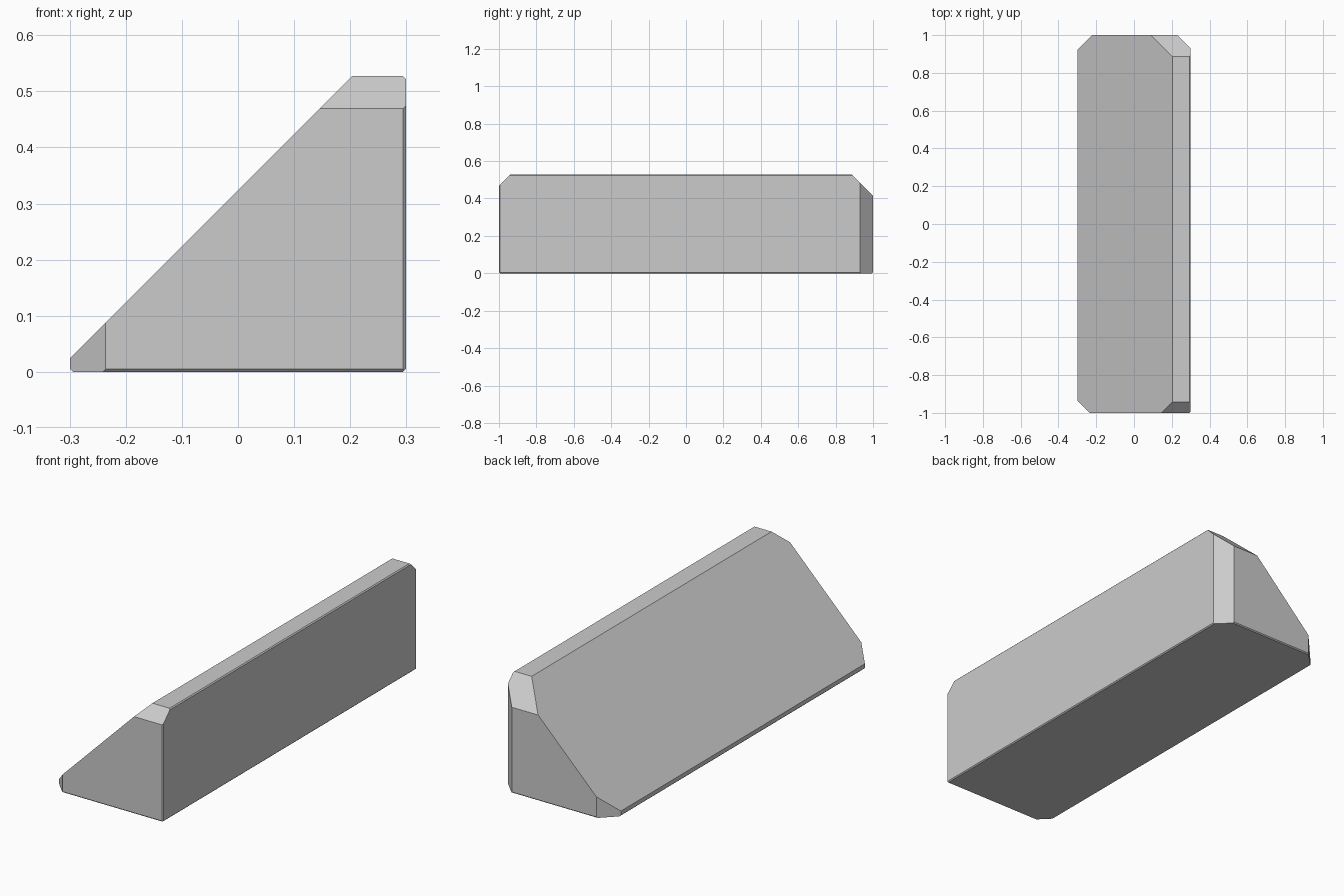
import bpy, bmesh
from mathutils import Vector

if "Cube" in bpy.data.objects:
    bpy.data.objects.remove(bpy.data.objects["Cube"])

# Rectangular blank: 0.6 wide, 2 long, 0.527 high
W, L, H = 0.299, 1.0, 0.527
bm = bmesh.new()
bmesh.ops.create_cube(bm, size=1)
for v in bm.verts:
    v.co = Vector((v.co.x * 2 * W, v.co.y * 2 * L, (v.co.z + 0.5) * H))


def slice_off(point, normal):
    """Cut away everything on the normal's side and cap the cut."""
    geom = bm.verts[:] + bm.edges[:] + bm.faces[:]
    res = bmesh.ops.bisect_plane(bm, geom=geom, dist=1e-6, plane_co=point,
                                 plane_no=Vector(normal).normalized(), clear_outer=True)
    edges = [e for e in res["geom_cut"] if isinstance(e, bmesh.types.BMEdge)]
    bmesh.ops.contextual_create(bm, geom=edges)


# Long slope
slice_off((0, 0, 0.324), (-1, 0, 1))
# Top end bevels: front and back
slice_off((0, -0.942, H), (0, -1, 1))
slice_off((0, 0.887, H), (0, 1, 1))
# Upright corner bevels: back right, back left, front left
slice_off((0.23, L, 0), (1, 1, 0))
slice_off((-0.222, L, 0), (-1, 1, 0))
slice_off((-0.236, -L, 0), (-1, -1, 0))
# Fine bevels along the bottom edges, top right edge and front right corner
b = 0.005
for x in (-1, 1):
    slice_off((x * (W - b), 0, 0), (x, 0, -1))
for y in (-1, 1):
    slice_off((0, y * (L - b), 0), (0, y, -1))
slice_off((W - b, 0, H), (1, 0, 1))
slice_off((W - b, -L, 0), (1, -1, 0))

bmesh.ops.recalc_face_normals(bm, faces=bm.faces[:])
mesh = bpy.data.meshes.new("wedge_block")
bm.to_mesh(mesh)
bm.free()
bpy.context.collection.objects.link(bpy.data.objects.new("wedge_block", mesh))
